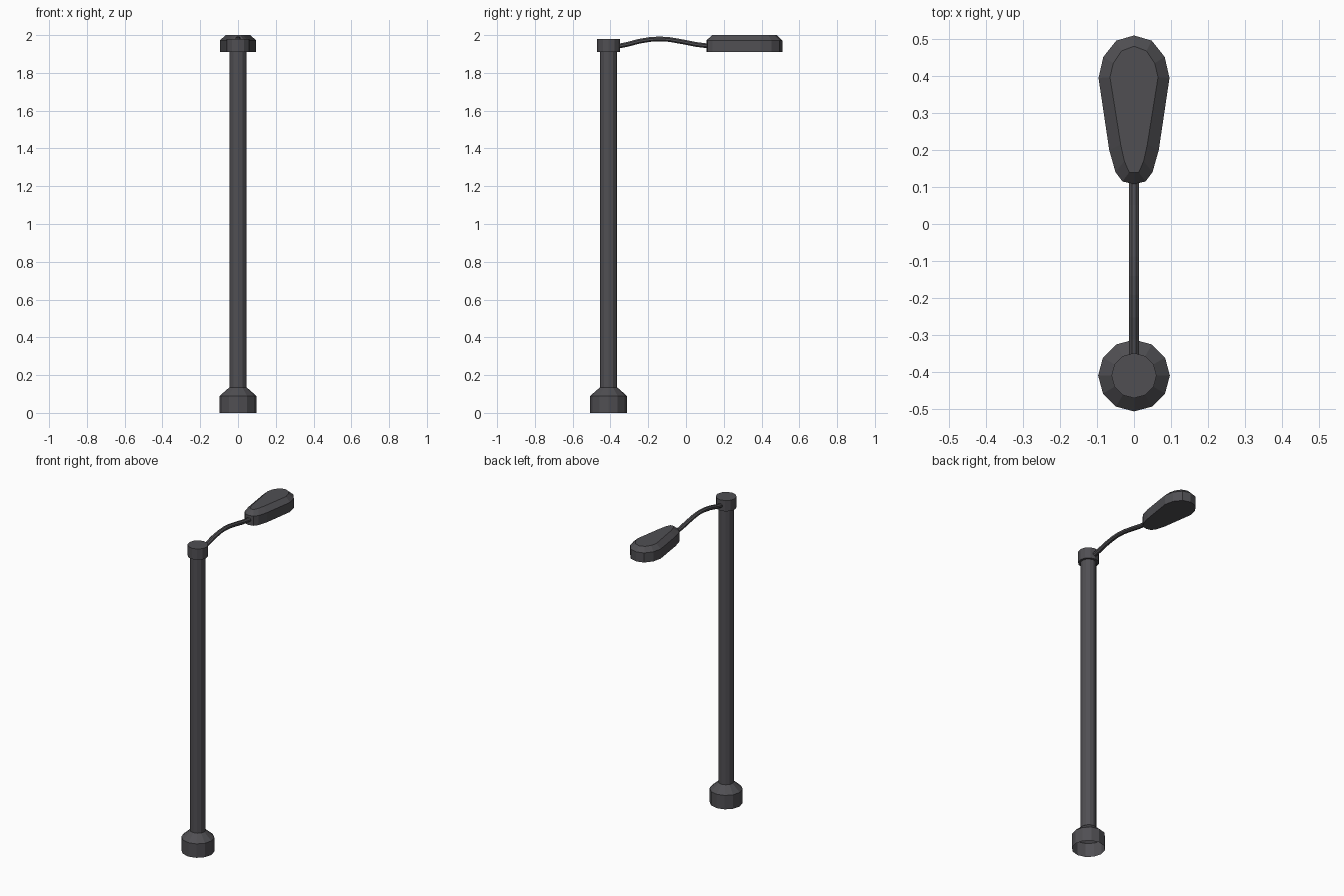
import bpy, bmesh, math

if "Cube" in bpy.data.objects:
    bpy.data.objects.remove(bpy.data.objects["Cube"])

mat = bpy.data.materials.new("charcoal grey")
mat.diffuse_color = (0.08, 0.078, 0.086, 1)
mat.use_nodes = True
mat.node_tree.nodes["Principled BSDF"].inputs["Base Color"].default_value = mat.diffuse_color
POLE_Y = -0.41


def finish(name, bm):
    me = bpy.data.meshes.new(name)
    bm.to_mesh(me)
    bm.free()
    me.materials.append(mat)
    ob = bpy.data.objects.new(name, me)
    bpy.context.collection.objects.link(ob)
    return ob


def loft(name, rings, cap_start=False, cap_end=False):
    """Skin a list of matching closed rings."""
    bm = bmesh.new()
    vs = [[bm.verts.new(p) for p in r] for r in rings]
    n = len(vs[0])
    for a, b in zip(vs, vs[1:]):
        for i in range(n):
            j = (i + 1) % n
            bm.faces.new((a[i], a[j], b[j], b[i]))
    if cap_start:
        bm.faces.new(vs[0][::-1])
    if cap_end:
        bm.faces.new(vs[-1])
    return finish(name, bm)


def circle(r, z, n=12):
    return [(r * math.cos(2 * math.pi * i / n),
             POLE_Y + r * math.sin(2 * math.pi * i / n), z) for i in range(n)]


# Foot (open underneath), pole and collar
loft("base", [circle(0.097, 0), circle(0.097, 0.09), circle(0.046, 0.135)])
loft("pole", [circle(0.046, 0.135), circle(0.046, 1.91)])
loft("collar", [circle(0.046, 1.91), circle(0.061, 1.91), circle(0.061, 1.98)],
     cap_end=True)

# Curved arm: a tube swept along a gentle arch
path = [(-0.37, 1.939), (-0.31, 1.951), (-0.25, 1.967), (-0.19, 1.977),
        (-0.14, 1.98), (-0.09, 1.977), (-0.02, 1.965), (0.05, 1.951), (0.13, 1.941)]
rings = []
for k, (y, z) in enumerate(path):
    y0, z0 = path[max(k - 1, 0)]
    y1, z1 = path[min(k + 1, len(path) - 1)]
    t = math.atan2(z1 - z0, y1 - y0)
    ring = []
    for i in range(8):
        a = 2 * math.pi * (i + 0.5) / 8
        u, v = -0.015 * math.cos(a), 0.0135 * math.sin(a)
        ring.append((u, y - v * math.sin(t), z + v * math.cos(t)))
    rings.append(ring)
loft("arm", rings, True, True)


# Lamp head: teardrop outline mirrored across x, chamfered to a smaller top
def teardrop(half, z):
    right = half[1:-1]
    pts = [half[0]] + right + [half[-1]] + [(-x, y) for x, y in reversed(right)]
    return [(x, y, z) for x, y in pts]


outer = [(0, 0.108), (0.031, 0.115), (0.05, 0.14), (0.067, 0.2), (0.096, 0.395),
         (0.083, 0.452), (0.048, 0.496), (0, 0.51)]
inner = [(0, 0.139), (0.013, 0.14), (0.026, 0.17), (0.036, 0.215), (0.065, 0.397),
         (0.056, 0.435), (0.034, 0.468), (0, 0.481)]
loft("lamp_head", [teardrop(outer, 1.91), teardrop(outer, 1.972), teardrop(inner, 2.0)],
     True, True)
